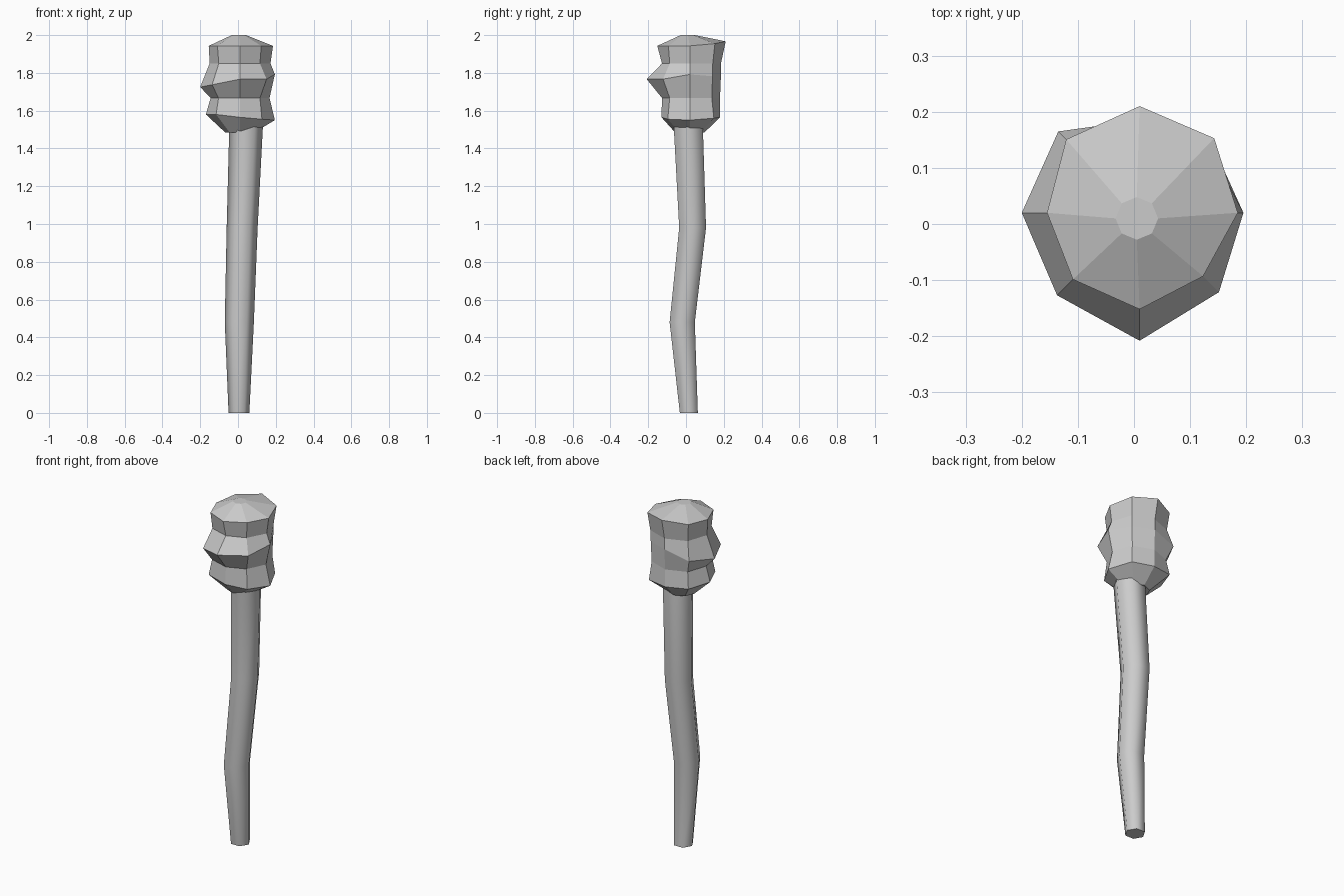
import bpy, bmesh, math

if "Cube" in bpy.data.objects:
    bpy.data.objects.remove(bpy.data.objects["Cube"])


def loft(name, rings):
    """Skin a list of equally sized vertex rings and cap both ends."""
    bm = bmesh.new()
    loops = [[bm.verts.new(p) for p in ring] for ring in rings]
    n = len(loops[0])
    for a, b in zip(loops, loops[1:]):
        for i in range(n):
            j = (i + 1) % n
            bm.faces.new((a[i], a[j], b[j], b[i]))
    bm.faces.new(loops[0][::-1])
    bm.faces.new(loops[-1])
    mesh = bpy.data.meshes.new(name)
    bm.to_mesh(mesh)
    bm.free()
    obj = bpy.data.objects.new(name, mesh)
    bpy.context.collection.objects.link(obj)
    return obj


def ring(cx, cy, z, radii, lifts=None):
    """Vertex ring with one radius (and optional height offset) per direction."""
    n = len(radii)
    lifts = lifts or [0] * n
    return [(cx + r * math.cos(math.tau * i / n),
             cy + r * math.sin(math.tau * i / n), z + dz)
            for i, (r, dz) in enumerate(zip(radii, lifts))]


# Handle: crooked six-sided shaft, smooth shaded
path = [(0.005, 0.015, 0, 0.055), (0.007, -0.02, 0.48, 0.077),
        (0.022, 0.035, 0.98, 0.082), (0.043, 0.012, 1.52, 0.089)]
handle = loft("handle", [ring(x, y, z, [r] * 6) for x, y, z, r in path])
bpy.context.view_layer.objects.active = handle
handle.select_set(True)
bpy.ops.object.shade_smooth_by_angle(angle=math.radians(70))

# Head: lumpy eight-sided block, radii listed from +x counter-clockwise
cx, cy = 0.01, 0.02
head = loft("head", [
    ring(cx, cy, 1.485, [.078] * 8),
    ring(cx, cy, 1.565, [.185, .18, .16, .185, .18, .178, .15, .165],
         [-.015, -.005, 0, .01, .015, .015, 0, -.01]),
    ring(cx, cy, 1.667, [.157, .165, .16, .165, .155, .16, .147, .15]),
    ring(cx, cy, 1.767, [.185, .17, .165, .205, .21, .208, .228, .20],
         [.025, .015, .02, -.02, -.042, -.03, 0, 0]),
    ring(cx, cy, 1.85, [.162, .172, .165, .17, .16, .158, .147, .15]),
    ring(cx, cy, 1.943, [.175, .188, .19, .185, .165, .168, .172, .16],
         [0, .012, .024, .01, 0, 0, 0, 0]),
    ring(0.005, 0.01, 2.0, [.038] * 8),
])
